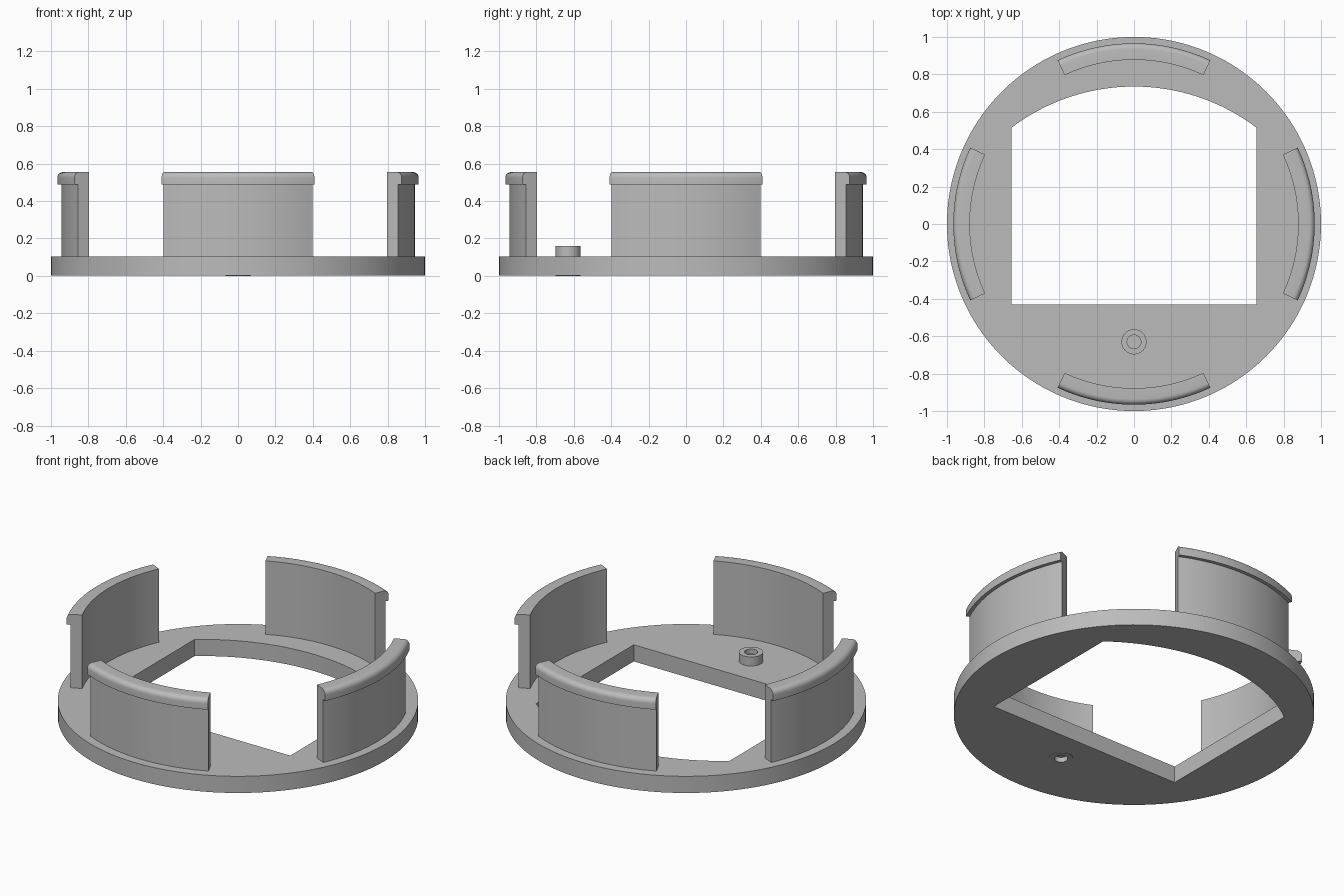
import bpy, bmesh, math
from math import sin, cos, pi, radians

if "Cube" in bpy.data.objects:
    bpy.data.objects.remove(bpy.data.objects["Cube"])

grey = bpy.data.materials.new("plain grey")
grey.diffuse_color = (0.5, 0.5, 0.5, 1)
grey.use_nodes = True
grey.node_tree.nodes["Principled BSDF"].inputs["Base Color"].default_value = grey.diffuse_color


def finish(ob):
    ob.data.materials.clear()
    ob.data.materials.append(grey)
    bpy.ops.object.select_all(action='DESELECT')
    ob.select_set(True)
    bpy.context.view_layer.objects.active = ob
    bpy.ops.object.shade_smooth_by_angle(angle=radians(30))


def circle(r, n, cx=0, cy=0):
    return [(cx + r * cos(2 * pi * i / n), cy + r * sin(2 * pi * i / n)) for i in range(n)]


def plate(name, outlines, z0, z1):
    """Flat plate from an outer outline and hole outlines."""
    cu = bpy.data.curves.new(name, 'CURVE')
    cu.dimensions = '2D'
    cu.fill_mode = 'BOTH'
    cu.extrude = (z1 - z0) / 2
    for pts in outlines:
        sp = cu.splines.new('POLY')
        sp.points.add(len(pts) - 1)
        for p, (x, y) in zip(sp.points, pts):
            p.co = (x, y, 0, 1)
        sp.use_cyclic_u = True
    ob = bpy.data.objects.new(name, cu)
    bpy.context.collection.objects.link(ob)
    bpy.ops.object.select_all(action='DESELECT')
    ob.select_set(True)
    bpy.context.view_layer.objects.active = ob
    bpy.ops.object.convert(target='MESH')
    ob = bpy.context.view_layer.objects.active
    for v in ob.data.vertices:
        v.co.z += (z0 + z1) / 2
    bm = bmesh.new()
    bm.from_mesh(ob.data)
    bmesh.ops.remove_doubles(bm, verts=bm.verts, dist=1e-5)
    bmesh.ops.recalc_face_normals(bm, faces=bm.faces)
    bm.to_mesh(ob.data)
    bm.free()
    finish(ob)


def sweep(name, profile, a0, a1, n, centre=(0, 0), closed=False):
    """Sweep a closed (radius, z) profile round a vertical axis."""
    bm = bmesh.new()
    rings = []
    for i in range(n if closed else n + 1):
        a = a0 + (a1 - a0) * i / n
        rings.append([bm.verts.new((centre[0] + r * cos(a), centre[1] + r * sin(a), z))
                      for r, z in profile])
    m = len(profile)
    for i in range(n):
        p, q = rings[i], rings[(i + 1) % len(rings)]
        for j in range(m):
            k = (j + 1) % m
            bm.faces.new((p[j], q[j], q[k], p[k]))
    if not closed:
        bm.faces.new(rings[0])
        bm.faces.new(rings[-1])
    bmesh.ops.recalc_face_normals(bm, faces=bm.faces)
    me = bpy.data.meshes.new(name)
    bm.to_mesh(me)
    bm.free()
    ob = bpy.data.objects.new(name, me)
    bpy.context.collection.objects.link(ob)
    finish(ob)


# Base ring: round plate with an arched window and a hole for the boss
BOSS = (0, -0.63)
half, low, side, top = 0.655, -0.43, 0.515, 0.735
rise = top - side
R = (half ** 2 + rise ** 2) / (2 * rise)
sweep_a = math.asin(half / R)
opening = [(-half, low), (half, low)]
for i in range(33):
    a = sweep_a * (1 - 2 * i / 32)
    opening.append((R * sin(a), top - R + R * cos(a)))
plate("base_ring", [circle(1, 160), opening, circle(0.066, 48, *BOSS)], 0.003, 0.105)

# Four curved clip walls with a rounded outer lip
lip_r, z_top, rnd = 0.966, 0.555, 0.03
wall = [(0.878, 0.10), (0.945, 0.10), (0.945, 0.49), (lip_r, 0.49)]
for i in range(7):
    a = pi / 2 * i / 6
    wall.append((lip_r - rnd + rnd * cos(a), z_top - rnd + rnd * sin(a)))
wall.append((0.878, z_top))
for i, side_name in enumerate(("right", "back", "left", "front")):
    mid = i * pi / 2
    sweep("clip_wall_" + side_name, wall, mid - radians(25), mid + radians(25), 32)

# Boss tube and the plug that closes its middle
sweep("boss_tube", [(0.037, 0), (0.067, 0), (0.067, 0.16), (0.037, 0.16)],
      0, 2 * pi, 48, BOSS, True)
plate("boss_plug", [circle(0.0375, 48, *BOSS)], 0.03, 0.13)
